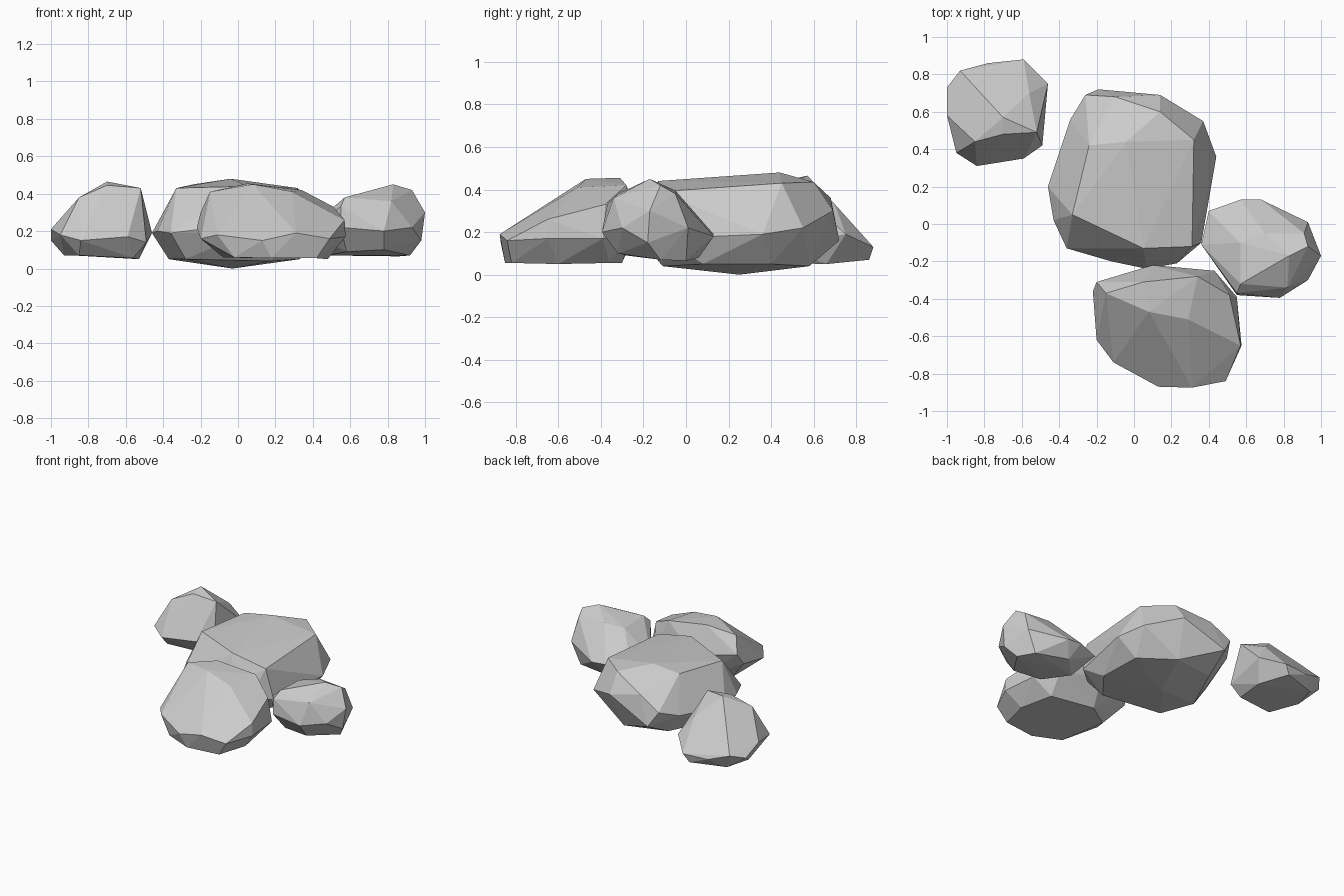
import bpy, bmesh
from mathutils import Vector


def rock(name, waist, crown, base):
    """Faceted stone: hull of a waist outline, crown corners and underside corners."""
    bm = bmesh.new()
    for p in waist + crown + base:
        bm.verts.new(Vector(p))
    bmesh.ops.convex_hull(bm, input=bm.verts)
    loose = [v for v in bm.verts if not v.link_faces]
    bmesh.ops.delete(bm, geom=loose, context='VERTS')
    bmesh.ops.dissolve_limit(bm, angle_limit=0.05, verts=bm.verts, edges=bm.edges)
    bmesh.ops.recalc_face_normals(bm, faces=bm.faces)
    mesh = bpy.data.meshes.new(name)
    bm.to_mesh(mesh)
    bm.free()
    obj = bpy.data.objects.new(name, mesh)
    bpy.context.collection.objects.link(obj)
    return obj


# Large central stone
rock("large_rock",
     [(-.46, .20, .19), (-.34, .56, .22), (-.26, .69, .27), (-.19, .72, .16),
      (.14, .69, .30), (.37, .55, .22), (.44, .36, .19), (.36, -.10, .17),
      (.23, -.21, .17), (.07, -.24, .20), (-.12, -.20, .22), (-.36, -.13, .19),
      (-.43, .02, .20)],
     [(-.33, .05, .43), (-.24, .42, .45), (-.04, .44, .48), (.32, .45, .43),
      (.31, -.12, .39), (.05, -.13, .44), (.14, .60, .435), (-.10, .68, .36)],
     [(-.37, .18, .05), (-.22, .52, .06), (.10, .58, .04), (.32, .40, .05),
      (.33, .08, .05), (.18, -.11, .04), (-.28, -.06, .05), (-.03, .25, .0)])

# Front stone
rock("front_rock",
     [(-.22, -.36, .22), (-.20, -.62, .16), (-.11, -.74, .18), (.13, -.87, .15),
      (.31, -.875, .19), (.49, -.84, .16), (.575, -.65, .17), (.55, -.39, .17),
      (.43, -.25, .20), (.10, -.22, .25), (-.20, -.31, .30)],
     [(-.15, -.37, .41), (.05, -.31, .455), (.08, -.47, .45), (.29, -.51, .41),
      (.34, -.28, .42), (.51, -.38, .33), (.57, -.65, .26)],
     [(-.02, -.77, .06), (.18, -.85, .055), (.42, -.82, .055), (.48, -.60, .05),
      (.42, -.36, .055), (.10, -.30, .055), (-.08, -.42, .06)])

# Right stone
rock("right_rock",
     [(.36, -.11, .20), (.40, .07, .18), (.57, .13, .19), (.68, .13, .18),
      (.93, .01, .22), (1.0, -.17, .30), (.98, -.18, .15), (.93, -.30, .22),
      (.78, -.395, .20), (.55, -.38, .22)],
     [(.83, -.17, .45), (.93, -.12, .42), (.57, -.32, .38), (.55, -.37, .33),
      (.70, -.05, .395), (.82, -.34, .36), (.91, -.05, .38), (.57, -.10, .37)],
     [(.92, -.12, .07), (.86, .0, .065), (.62, .06, .08), (.48, -.08, .07),
      (.58, -.28, .09), (.78, -.32, .10)])

# Left stone
rock("left_rock",
     [(-1.0, .58, .21), (-1.0, .73, .15), (-.93, .82, .18), (-.78, .86, .13),
      (-.59, .88, .13), (-.46, .75, .19), (-.49, .42, .14), (-.59, .35, .17),
      (-.84, .31, .15), (-.95, .38, .18)],
     [(-.70, .57, .465), (-.70, .48, .445), (-.52, .49, .43), (-.85, .44, .38),
      (-.56, .70, .33)],
     [(-.93, .60, .07), (-.88, .78, .07), (-.63, .86, .07), (-.53, .66, .05),
      (-.56, .44, .055), (-.85, .39, .07)])
